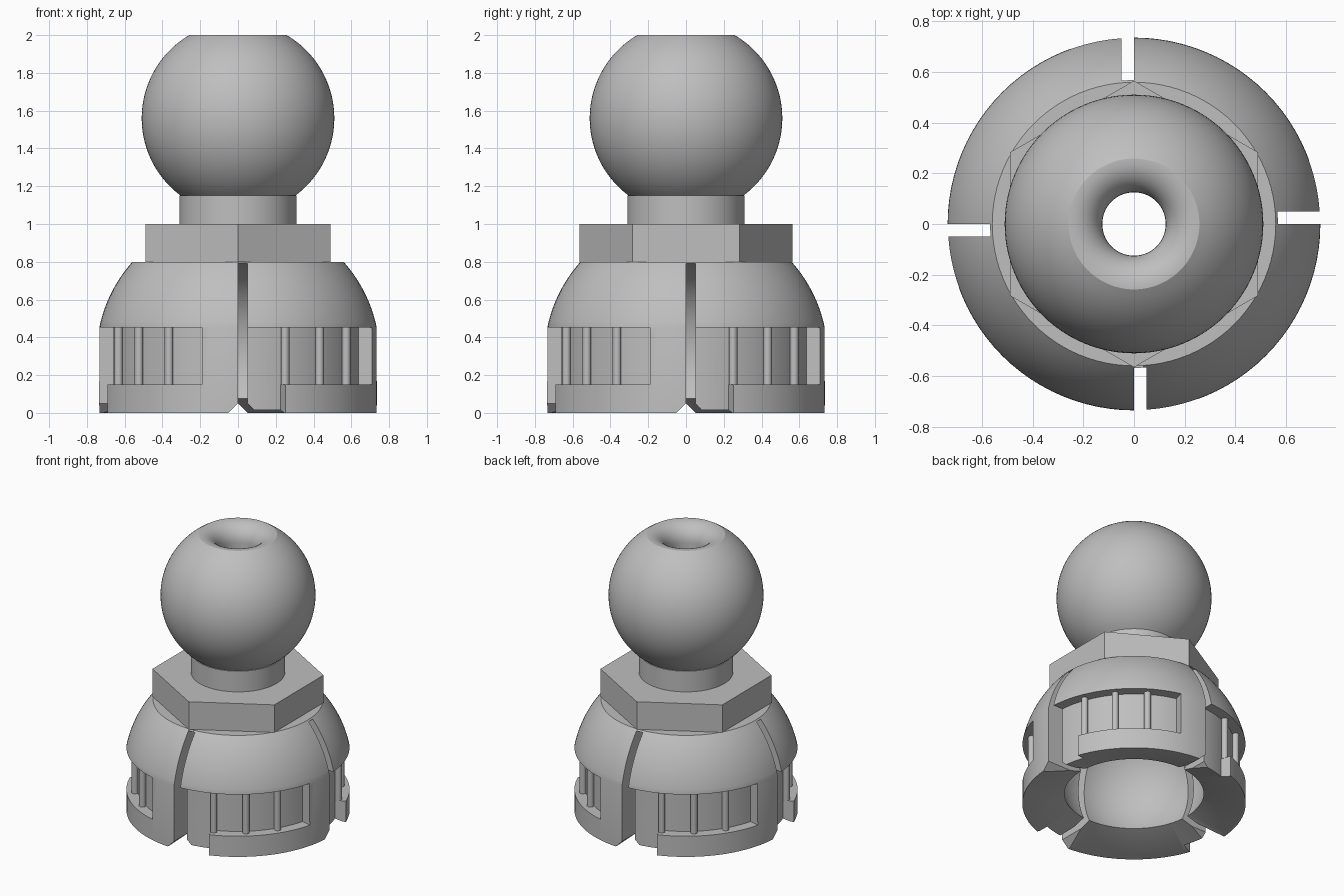
import bpy, bmesh, math
from math import sin, cos, pi, radians, sqrt
from mathutils import Matrix

if "Cube" in bpy.data.objects:
    bpy.data.objects.remove(bpy.data.objects["Cube"])

SEG = 96
grey = bpy.data.materials.new("plain grey")
grey.diffuse_color = (0.52, 0.52, 0.52, 1)
grey.use_nodes = True
grey.node_tree.nodes["Principled BSDF"].inputs["Base Color"].default_value = grey.diffuse_color


def make(name, bm):
    bmesh.ops.recalc_face_normals(bm, faces=bm.faces)
    me = bpy.data.meshes.new(name)
    bm.to_mesh(me)
    bm.free()
    me.materials.append(grey)
    ob = bpy.data.objects.new(name, me)
    bpy.context.collection.objects.link(ob)
    return ob


def activate(ob):
    bpy.ops.object.select_all(action='DESELECT')
    ob.select_set(True)
    bpy.context.view_layer.objects.active = ob


def smooth(ob):
    activate(ob)
    bpy.ops.object.shade_smooth_by_angle(angle=radians(25))


def cut(ob, cutter):
    m = ob.modifiers.new("cut", 'BOOLEAN')
    m.operation, m.solver, m.object = 'DIFFERENCE', 'EXACT', cutter
    activate(ob)
    bpy.ops.object.modifier_apply(modifier=m.name)
    bpy.data.objects.remove(cutter)


def lathe(name, profile, closed=True):
    """Revolve (r, z) points around z; points with r = 0 become poles."""
    bm = bmesh.new()
    rings = []
    for r, z in profile:
        if r < 1e-6:
            rings.append([bm.verts.new((0, 0, z))] * SEG)
        else:
            rings.append([bm.verts.new((r * cos(2 * pi * i / SEG), r * sin(2 * pi * i / SEG), z))
                          for i in range(SEG)])
    n = len(rings)
    for k in range(n if closed else n - 1):
        a, b = rings[k], rings[(k + 1) % n]
        for i in range(SEG):
            j = (i + 1) % SEG
            vs = list(dict.fromkeys((a[i], a[j], b[j], b[i])))
            if len(vs) > 2:
                bm.faces.new(vs)
    return make(name, bm)


def prism(bm, bottom, offset):
    """Extrude a closed loop of points by an offset."""
    a = [bm.verts.new(p) for p in bottom]
    b = [bm.verts.new([p[i] + offset[i] for i in range(3)]) for p in bottom]
    bm.faces.new(a)
    bm.faces.new(b[::-1])
    for i in range(len(a)):
        j = (i + 1) % len(a)
        bm.faces.new((a[i], a[j], b[j], b[i]))


def four_times(name, bottom, offset):
    """Prism repeated every quarter turn."""
    bm = bmesh.new()
    prism(bm, bottom, offset)
    src = bm.verts[:] + bm.edges[:] + bm.faces[:]
    for k in (1, 2, 3):
        d = bmesh.ops.duplicate(bm, geom=src)["geom"]
        vs = [v for v in d if isinstance(v, bmesh.types.BMVert)]
        bmesh.ops.rotate(bm, verts=vs, matrix=Matrix.Rotation(k * pi / 2, 3, 'Z'))
    return make(name, bm)


def sector(r0, r1, a0, a1, z, n=24):
    ang = [radians(a0 + (a1 - a0) * i / n) for i in range(n + 1)]
    return ([(r0 * cos(a), r0 * sin(a), z) for a in ang] +
            [(r1 * cos(a), r1 * sin(a), z) for a in reversed(ang)])


# Ball stud: neck, ball, rounded mouth and bore
R, HOLE, ZC = 0.51, 0.125, 1.56
a0, a1 = math.asin((1.15 - ZC) / R), math.asin((2 - ZC) / R)
prof = [(HOLE, 1.0), (0.31, 1.0), (0.31, 1.15)]
prof += [(R * cos(a0 + (a1 - a0) * i / 32), ZC + R * sin(a0 + (a1 - a0) * i / 32)) for i in range(33)]
prof += [(0.25 - 0.125 * sin(i * pi / 20), 1.875 + 0.125 * cos(i * pi / 20)) for i in range(11)]
smooth(lathe("ball_stud", prof))

# Hexagonal collar with the bore through it
bm = bmesh.new()
prism(bm, [(0.565 * sin(i * pi / 3), 0.565 * cos(i * pi / 3), 0.8) for i in range(6)], (0, 0, 0.2))
collar = make("hex_collar", bm)
cut(collar, lathe("bore_cutter", [(0, 0.5), (HOLE, 0.5), (HOLE, 1.3), (0, 1.3)], False))
smooth(collar)

# Socket: straight skirt, domed shoulder, spherical cavity with flared mouth
RO, RD, SC, ZD = 0.735, 0.75, 0.3, 0.455
d0, d1 = math.asin((ZD - SC) / RD), math.asin(0.5 / RD)
c0, c1 = math.acos(HOLE / R), math.asin((0.075 - SC) / R)
prof = [(RO, 0)]
prof += [(RD * cos(d0 + (d1 - d0) * i / 14), SC + RD * sin(d0 + (d1 - d0) * i / 14)) for i in range(15)]
prof += [(HOLE, 0.8)]
prof += [(R * cos(c0 + (c1 - c0) * i / 28), SC + R * sin(c0 + (c1 - c0) * i / 28)) for i in range(29)]
prof += [(0.715, 0)]
socket = lathe("socket", prof)

# Side windows, and the step beside each slot
cut(socket, four_times("window_cutter", sector(0.66, 0.85, 271, 345, 0.15), (0, 0, 0.302)))
cut(socket, four_times("step_cutter", sector(0.66, 0.85, 271, 290, -0.1), (0, 0, 0.4)))
# Four slots with a chamfered mouth
slot = [(0, 0.79), (0, 0.05), (-0.1, -0.05), (0.15, -0.05), (0.05, 0.05), (0.05, 0.79)]
cut(socket, four_times("slot_cutter", [(x, -0.1, z) for x, z in slot], (0, -0.9, 0)))
smooth(socket)

# Grip ribs inside the windows
for k, a in enumerate((291.5, 309.5, 327.5)):
    cx, cy = 0.68 * cos(radians(a)), 0.68 * sin(radians(a))
    loop = [(cx + 0.0225 * cos(i * pi / 8), cy + 0.0225 * sin(i * pi / 8), 0.148) for i in range(16)]
    smooth(four_times("grip_ribs_%d" % (k + 1), loop, (0, 0, 0.306)))
